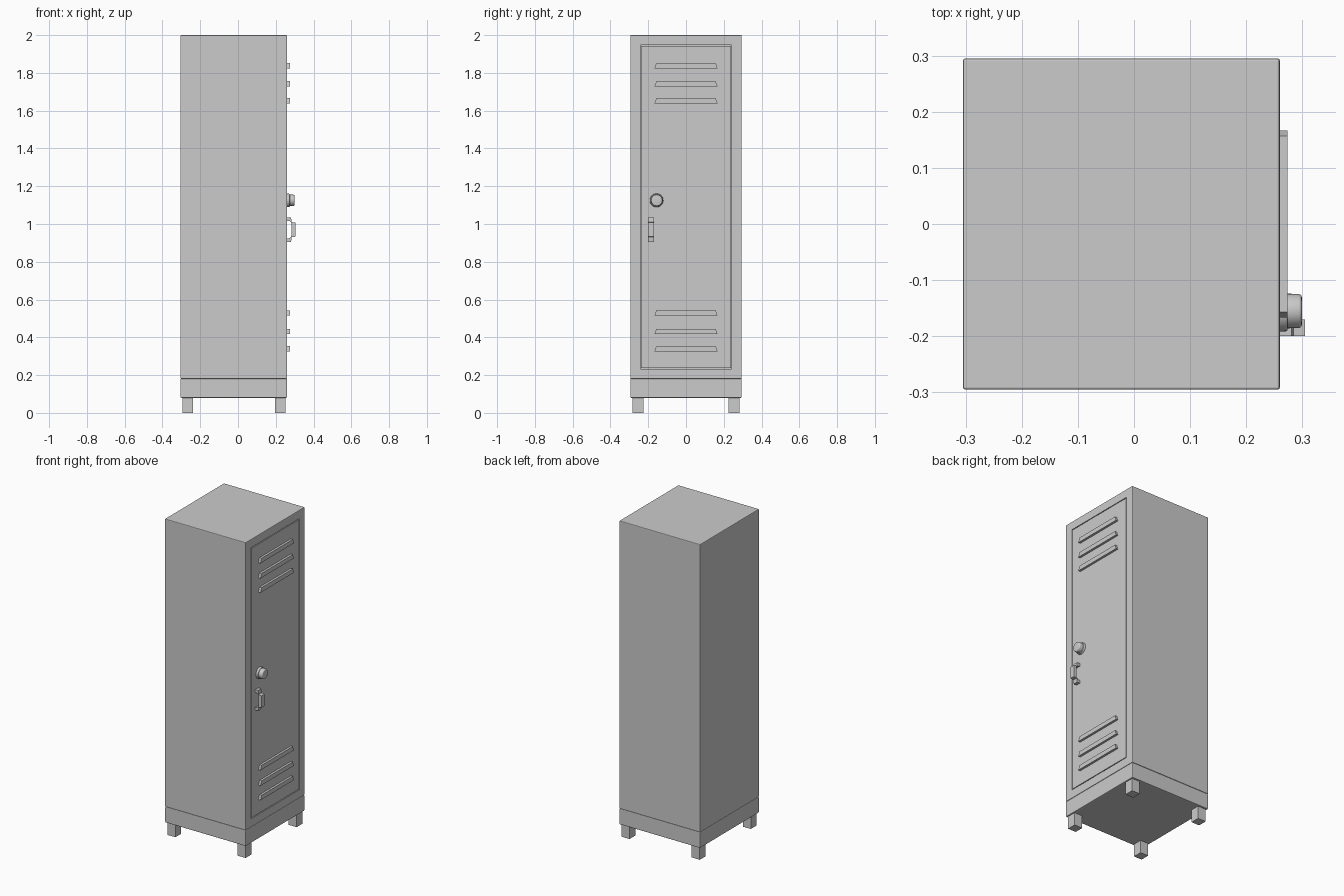
import bpy, bmesh, math
from mathutils import Matrix

if "Cube" in bpy.data.objects:
    bpy.data.objects.remove(bpy.data.objects["Cube"])

FRONT = 0.26   # x of the door side
BACK = -0.305


def finish(bm, name):
    bmesh.ops.recalc_face_normals(bm, faces=bm.faces)
    mesh = bpy.data.meshes.new(name)
    bm.to_mesh(mesh)
    bm.free()
    obj = bpy.data.objects.new(name, mesh)
    bpy.context.collection.objects.link(obj)
    return obj


def box_bm(x, y, z, bevel=0.0):
    bm = bmesh.new()
    bmesh.ops.create_cube(bm, size=1)
    for v in bm.verts:
        v.co = [lo + (c + 0.5) * (hi - lo) for c, (lo, hi) in zip(v.co, (x, y, z))]
    if bevel:
        bmesh.ops.bevel(bm, geom=bm.edges[:], offset=bevel, segments=2,
                        profile=0.5, affect='EDGES')
    return bm


def prism(name, points, shift):
    """Extrude a closed outline by a vector."""
    bm = bmesh.new()
    face = bm.faces.new([bm.verts.new(p) for p in points])
    ext = bmesh.ops.extrude_face_region(bm, geom=[face])
    verts = [g for g in ext['geom'] if isinstance(g, bmesh.types.BMVert)]
    bmesh.ops.translate(bm, vec=shift, verts=verts)
    # extrude_face_region drops the source face only in some cases
    bmesh.ops.holes_fill(bm, edges=bm.edges[:])
    return finish(bm, name)


# Cabinet with a narrow groove outlining the flush door
bm = box_bm((BACK, FRONT), (-0.295, 0.295), (0.18, 2.0), 0.004)
door = max(bm.faces, key=lambda f: f.normal.x * f.calc_area())
for thickness, depth in ((0.049, 0), (0.0005, -0.008), (0.004, 0), (0.0005, 0.008)):
    bmesh.ops.inset_region(bm, faces=[door], thickness=thickness,
                           depth=depth, use_even_offset=True)
finish(bm, "cabinet_with_door")

# Plinth and four feet
finish(box_bm((BACK, FRONT), (-0.295, 0.295), (0.08, 0.18), 0.005), "plinth")
for x0, depth_name in ((-0.295, "back"), (0.196, "front")):
    for side, side_name in ((-1, "left"), (1, "right")):
        y = sorted((side * 0.226, side * 0.284))
        finish(box_bm((x0, x0 + 0.056), y, (0.0, 0.085)),
               f"{depth_name}_{side_name}_foot")

# Vent louvers, three at the top and three at the bottom
for i, z in enumerate((1.824, 1.728, 1.638, 0.515, 0.417, 0.326)):
    outline = [(FRONT - 0.002, y, z + dz) for y, dz in
               ((-0.167, 0), (0.167, 0), (0.157, 0.028), (-0.157, 0.028))]
    prism(f"vent_louver_{i + 1}", outline, (0.016, 0, 0))


def disc(name, x0, x1, r0, r1, y, z, bevel):
    bm = bmesh.new()
    bmesh.ops.create_cone(
        bm, cap_ends=True, segments=32, radius1=r0, radius2=r1, depth=x1 - x0,
        matrix=Matrix.Translation(((x0 + x1) / 2, y, z)) @ Matrix.Rotation(math.pi / 2, 4, 'Y'))
    rim = [e for e in bm.edges if all(v.co.x > x1 - 1e-5 for v in e.verts)]
    bmesh.ops.bevel(bm, geom=rim, offset=bevel, segments=3, profile=0.5, affect='EDGES')
    obj = finish(bm, name)
    bpy.context.view_layer.objects.active = obj
    obj.select_set(True)
    bpy.ops.object.shade_smooth_by_angle(angle=math.radians(35))
    obj.select_set(False)


# Combination dial on a round flange
disc("dial_flange", 0.258, 0.274, 0.036, 0.035, -0.156, 1.125, 0.003)
disc("lock_dial", 0.272, 0.299, 0.031, 0.030, -0.155, 1.125, 0.005)

# Pull handle: symmetric stepped bracket profile
half = [(0.258, 0.065), (0.281, 0.065), (0.284, 0.040), (0.305, 0.037)]
inner = [(0.284, 0.035), (0.274, 0.045), (0.258, 0.047)]
profile = (half + [(x, -h) for x, h in reversed(half)]
           + [(x, -h) for x, h in reversed(inner)] + inner)
prism("door_handle", [(x, -0.2, 0.97 + h) for x, h in profile], (0, 0.03, 0))
